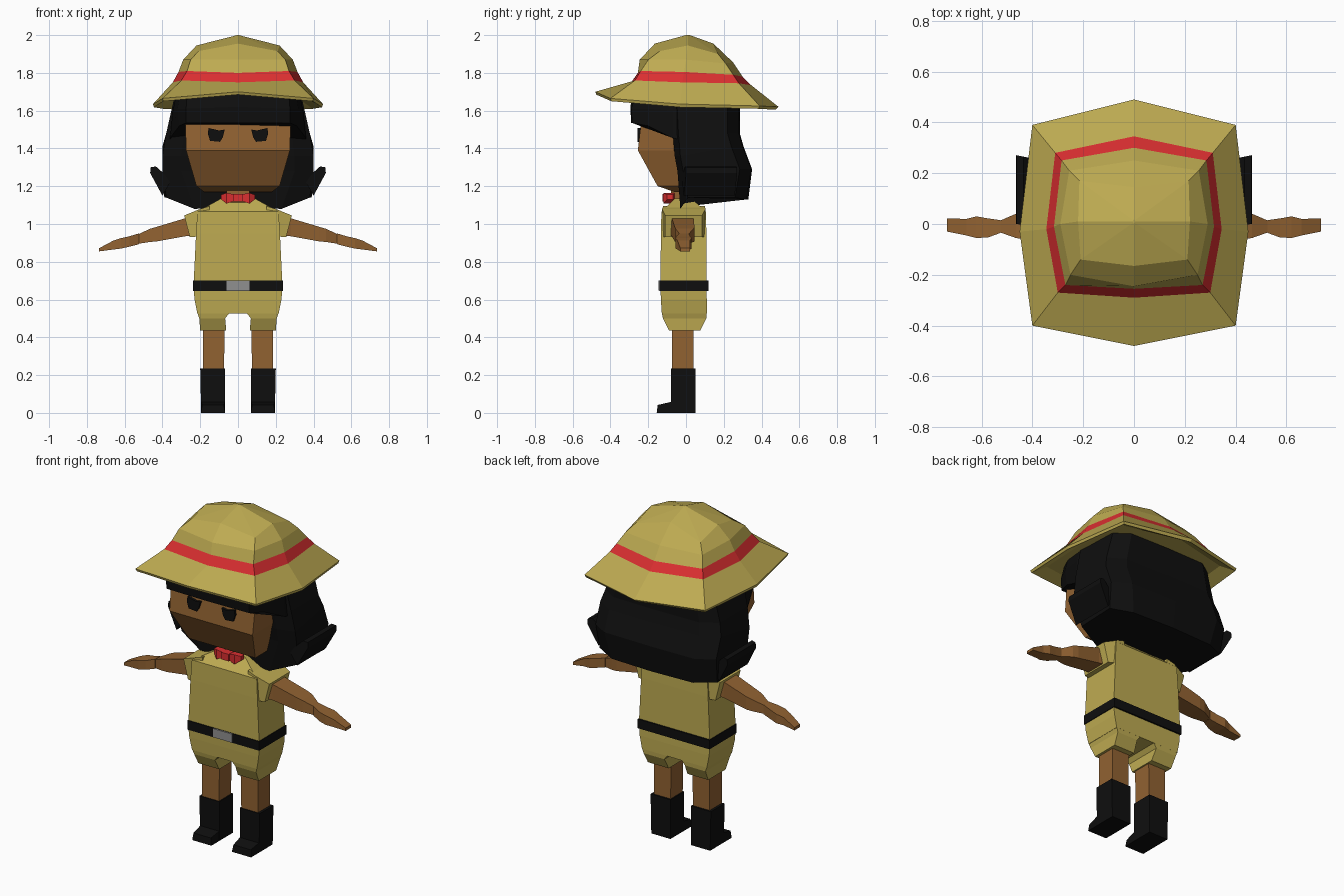
import bpy, bmesh


def material(name, rgb):
    m = bpy.data.materials.new(name)
    m.diffuse_color = (*rgb, 1)
    return m


KHAKI = material("khaki", (0.515, 0.407, 0.084))
SKIN = material("brown skin", (0.285, 0.122, 0.031))
RED = material("red", (0.70, 0.028, 0.03))
BLACK = material("black", (0.0045, 0.0045, 0.0045))
GREY = material("buckle grey", (0.28, 0.28, 0.28))


def loft(name, rings, mat, band=None, band_mat=None):
    """Skin a closed solid through rings; 'band' recolours one strip."""
    bm = bmesh.new()
    rows = [[bm.verts.new(p) for p in r] for r in rings]
    n = len(rows[0])
    for k in range(len(rows) - 1):
        for i in range(n):
            j = (i + 1) % n
            f = bm.faces.new((rows[k][i], rows[k][j], rows[k + 1][j], rows[k + 1][i]))
            f.material_index = 1 if k == band else 0
    bm.faces.new(rows[0][::-1])
    bm.faces.new(rows[-1])
    bmesh.ops.recalc_face_normals(bm, faces=bm.faces)
    me = bpy.data.meshes.new(name)
    bm.to_mesh(me)
    bm.free()
    me.materials.append(mat)
    if band_mat:
        me.materials.append(band_mat)
    ob = bpy.data.objects.new(name, me)
    bpy.context.collection.objects.link(ob)
    return ob


def rect(z, x0, x1, y0, y1):
    return [(x0, y0, z), (x1, y0, z), (x1, y1, z), (x0, y1, z)]


def xrect(x, y0, y1, z0, z1, lean=0):
    return [(x - lean, y0, z0), (x - lean, y1, z0), (x, y1, z1), (x, y0, z1)]


def sym(half):
    """Front-to-back half outline mirrored into a full ring."""
    return half + [(-x, y, z) for x, y, z in reversed(half) if x > 0]


def box(name, x0, x1, y0, y1, z0, z1, mat):
    return loft(name, [rect(z0, x0, x1, y0, y1), rect(z1, x0, x1, y0, y1)], mat)


def pair(name, rings, mat):
    """Left and right copies of a part modelled on the +x side."""
    for side, s in (("left", 1), ("right", -1)):
        loft(f"{side}_{name}", [[(s * x, y, z) for x, y, z in r] for r in rings], mat)


# Hat: each ring runs front, front corner, side, back corner, back
hat = [
    [(0, -.40, 1.70), (.34, -.33, 1.68), (.38, -.03, 1.655), (.34, .32, 1.65), (0, .40, 1.65)],
    [(0, -.475, 1.685), (.395, -.395, 1.65), (.445, -.03, 1.618), (.395, .385, 1.61), (0, .475, 1.605)],
    [(0, -.48, 1.70), (.40, -.40, 1.665), (.45, -.03, 1.635), (.40, .39, 1.625), (0, .49, 1.62)],
    [(0, -.29, 1.75), (.30, -.27, 1.76), (.345, -.02, 1.75), (.31, .28, 1.745), (0, .345, 1.735)],
    [(0, -.255, 1.80), (.27, -.24, 1.81), (.315, -.01, 1.805), (.285, .25, 1.79), (0, .30, 1.78)],
    [(0, -.245, 1.87), (.25, -.20, 1.87), (.29, 0, 1.87), (.255, .21, 1.85), (0, .25, 1.855)],
    [(0, -.165, 1.955), (.21, -.14, 1.915), (.22, .01, 1.945), (.215, .17, 1.90), (0, .145, 1.955)],
    [(0, 0, 2.0), (.003, .005, 2.0), (.004, .01, 2.0), (.003, .015, 2.0), (0, .02, 2.0)],
]
loft("hat", [sym(r) for r in hat], KHAKI, band=3, band_mat=RED)

# Head, eyes and neck
loft("head", [rect(1.17, -.18, .18, -.06, .1), rect(1.2, -.22, .22, -.15, .1),
              rect(1.39, -.275, .275, -.255, .1), rect(1.6, -.28, .28, -.23, .1)], SKIN)
eye = [(.07, 1.50), (.10, 1.495), (.155, 1.508), (.16, 1.48), (.148, 1.44), (.095, 1.435), (.08, 1.46)]
pair("eye", [[(x, y, z) for x, z in eye] for y in (-.257, -.24)], BLACK)
box("neck", -.06, .06, -.08, .05, 1.06, 1.2, SKIN)


# Hair: back mass, fringe and flipped tips
def hair_ring(x, yf, yb, zf, zb):
    return sym([(0, yf, zf), (x * .75, yf, zf), (x, yf + .03, zf + .01 * (zf < 1.2)),
                (x, yb - .06, zb), (x * .75, yb, zb), (0, yb + .005, zb)])


loft("hair_back", [
    sym([(0, -.03, 1.09), (.23, -.03, 1.08), (.38, .01, 1.14),
         (.39, .26, 1.14), (.27, .32, 1.13), (0, .33, 1.13)]),
    hair_ring(.40, -.045, .345, 1.28, 1.29),
    hair_ring(.40, -.06, .30, 1.36, 1.41),
    hair_ring(.38, -.07, .28, 1.48, 1.48),
    hair_ring(.335, -.08, .28, 1.68, 1.65)], BLACK)
loft("hair_fringe", [
    sym([(0, -.29, 1.535), (.275, -.285, 1.535), (.31, -.20, 1.52), (.36, -.07, 1.455), (.36, 0, 1.44), (0, 0, 1.44)]),
    sym([(0, -.295, 1.62), (.275, -.29, 1.61), (.32, -.20, 1.61), (.345, -.07, 1.60), (.345, 0, 1.60), (0, 0, 1.60)]),
    sym([(0, -.28, 1.69), (.27, -.27, 1.675), (.31, -.19, 1.67), (.33, -.07, 1.67), (.33, 0, 1.67), (0, 0, 1.67)])],
    BLACK)
tip = [(.36, 1.22), (.40, 1.15), (.465, 1.27), (.462, 1.30), (.435, 1.305), (.39, 1.265)]
pair("hair_tip", [[(x, y - (.46 - x) * .2, z) for x, z in tip] for y in (0, .27)], BLACK)

# Shirt with sleeves
loft("shirt", [rect(.68, -.235, .235, -.135, .11), rect(.95, -.222, .222, -.133, .108),
               rect(1.065, -.215, .215, -.13, .105), rect(1.135, -.09, .09, -.06, .03)], KHAKI)
pair("sleeve", [xrect(.15, -.12, .10, .94, 1.095), xrect(.20, -.127, .103, .935, 1.08),
                xrect(.285, -.11, .085, .93, 1.045, .03)], KHAKI)

# Neck scarf: knot and two bow ends
box("scarf_knot", -.025, .025, -.125, -.06, 1.118, 1.16, RED)
pair("scarf_bow", [xrect(.01, -.115, -.07, 1.125, 1.155), xrect(.06, -.12, -.06, 1.108, 1.165),
                   xrect(.09, -.10, -.07, 1.13, 1.155)], RED)

# Arms and hands
pair("arm", [xrect(.24, -.085, .045, .94, 1.03), xrect(.28, -.075, .04, .935, 1.03),
             xrect(.43, -.06, .045, .908, .985), xrect(.465, -.055, .04, .905, .975),
             xrect(.53, -.032, .012, .895, .945)], SKIN)
pair("hand", [xrect(.525, -.035, .015, .893, .95), xrect(.575, -.053, .022, .88, .935),
              xrect(.62, -.055, .03, .87, .925), xrect(.66, -.045, .02, .865, .912),
              xrect(.735, -.03, .022, .855, .872)], SKIN)

# Belt and buckle
box("belt", -.238, .238, -.14, .118, .645, .70, BLACK)
box("buckle", -.062, .062, -.146, -.138, .648, .70, GREY)

# Shorts
loft("shorts", [rect(.525, -.215, .215, -.128, .11), rect(.6, -.23, .23, -.133, .11),
                rect(.66, -.235, .235, -.135, .108)], KHAKI)
pair("shorts_leg", [rect(.435, .062, .20, -.09, .075), rect(.50, .068, .205, -.122, .108),
                    rect(.53, .045, .215, -.128, .11)], KHAKI)

# Legs and boots
pair("leg", [rect(.2, .075, .185, -.075, .04), rect(.46, .07, .185, -.075, .04)], SKIN)
pair("boot_shaft", [rect(0, .068, .195, -.08, .05), rect(.235, .068, .20, -.08, .05)], BLACK)
pair("boot_toe", [rect(0, .068, .195, -.155, -.07),
                  [(.075, -.15, .042), (.19, -.15, .042), (.195, -.07, .06), (.068, -.07, .06)]], BLACK)
